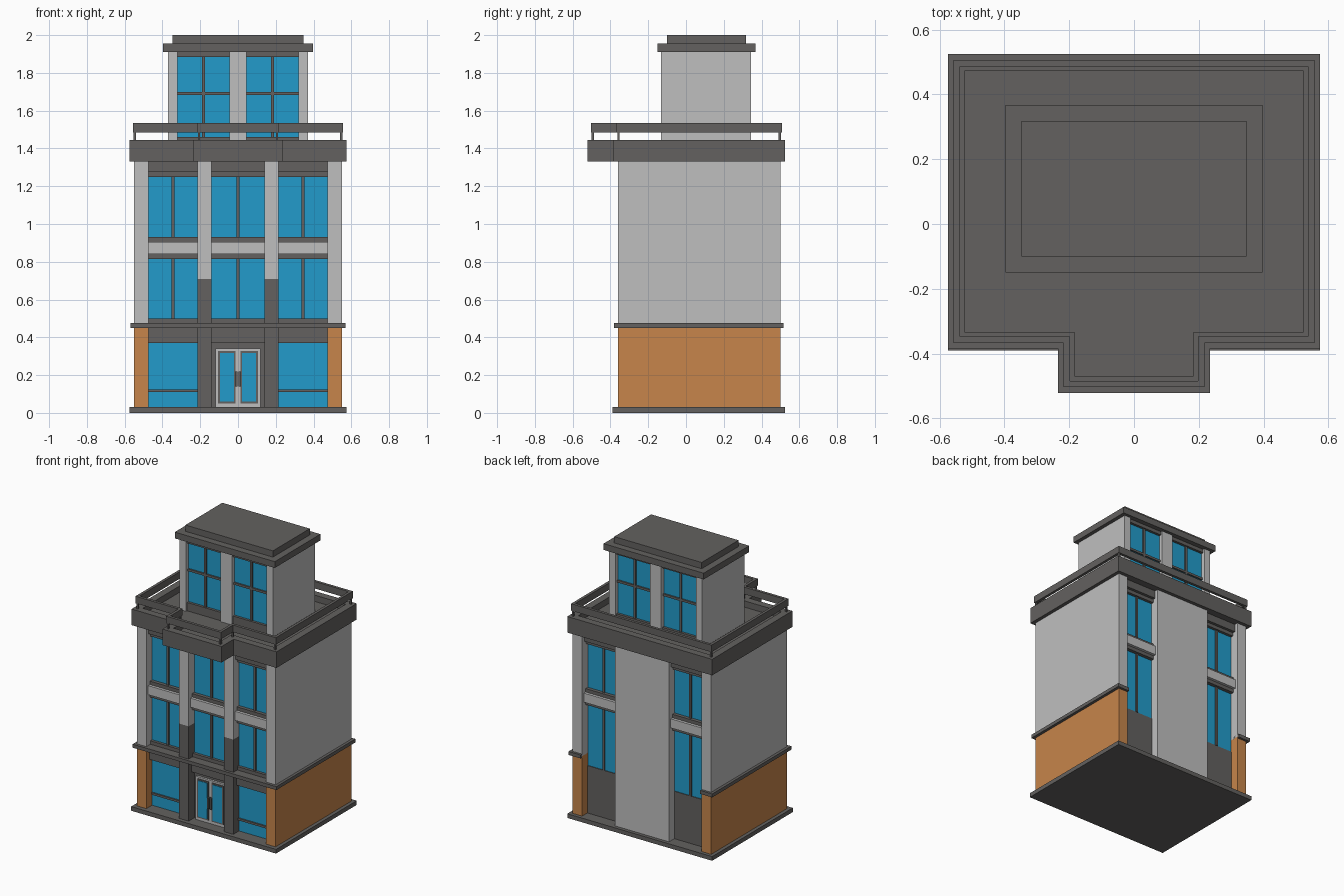
import bpy, bmesh

if "Cube" in bpy.data.objects:
    bpy.data.objects.remove(bpy.data.objects["Cube"])

def mat(name, c):
    m = bpy.data.materials.new(name)
    m.diffuse_color = (*c, 1)
    m.use_nodes = True
    m.node_tree.nodes["Principled BSDF"].inputs["Base Color"].default_value = m.diffuse_color
    return m

DARK = mat("dark_grey", (0.125, 0.12, 0.115))
LIGHT = mat("light_grey", (0.52, 0.52, 0.52))
ORANGE = mat("orange_brick", (0.57, 0.235, 0.07))
BLUE = mat("blue_glass", (0.016, 0.33, 0.60))

def finish(name, bm, m):
    bmesh.ops.recalc_face_normals(bm, faces=bm.faces)
    me = bpy.data.meshes.new(name)
    bm.to_mesh(me)
    bm.free()
    me.materials.append(m)
    ob = bpy.data.objects.new(name, me)
    bpy.context.collection.objects.link(ob)

def box(name, x0, x1, y0, y1, z0, z1, m):
    bm = bmesh.new()
    bmesh.ops.create_cube(bm, size=1)
    for v in bm.verts:
        v.co = ((x0 + x1) / 2 + v.co.x * (x1 - x0),
                (y0 + y1) / 2 + v.co.y * (y1 - y0),
                (z0 + z1) / 2 + v.co.z * (z1 - z0))
    finish(name, bm, m)

def pair(name, x0, x1, *rest):
    box(name + "_right", x0, x1, *rest)
    box(name + "_left", -x1, -x0, *rest)

def outline(i):
    """Roof plan with a front bay, moved inwards by i."""
    x, b, f, px, pf = 0.575 - i, 0.525 - i, -0.385 + i, 0.235 - i, -0.522 + i
    return [(-x, b), (-x, f), (-px, f), (-px, pf), (px, pf), (px, f), (x, f), (x, b)]

def ring(name, i0, i1, z0, z1, m):
    bm = bmesh.new()
    a, b = outline(i0), outline(i1)
    loops = [[bm.verts.new((*p, z)) for p in pl]
             for pl, z in ((a, z0), (a, z1), (b, z1), (b, z0))]
    for k in range(4):
        p, q = loops[k], loops[(k + 1) % 4]
        for j in range(8):
            n = (j + 1) % 8
            bm.faces.new((p[j], p[n], q[n], q[j]))
    finish(name, bm, m)

def plate(name, i, z0, z1, m):
    bm = bmesh.new()
    f = bm.faces.new([bm.verts.new((*p, z0)) for p in outline(i)])
    g = bmesh.ops.extrude_face_region(bm, geom=[f])
    for v in g["geom"]:
        if isinstance(v, bmesh.types.BMVert):
            v.co.z = z1
    if f.is_valid is False or len(bm.faces) == 9:
        bm.faces.new([v for v in sorted(bm.verts, key=lambda v: v.index) if v.co.z == z0])
    finish(name, bm, m)

F, B = -0.36, 0.50            # front and back wall planes

def strip(name, x0, x1, side, depth, z0, z1, m):
    """Part of a recessed bay, its face set back by depth."""
    if side < 0:
        box(name, x0, x1, F + depth, F + 0.10, z0, z1, m)
    else:
        box(name, x0, x1, B - 0.10, B - depth, z0, z1, m)

# ground slab and inner core
box("ground_slab", -0.575, 0.575, -0.39, 0.525, 0, 0.03, DARK)
box("core", -0.48, 0.48, F + 0.09, B - 0.09, 0.03, 1.35, DARK)

# side walls, columns and back wall
pair("lower_side_wall", 0.475, 0.55, F, B, 0.03, 0.46, ORANGE)
pair("upper_side_wall", 0.475, 0.55, F, B, 0.46, 1.34, LIGHT)
pair("lower_column", 0.14, 0.215, F, F + 0.10, 0.03, 0.71, DARK)
pair("upper_column", 0.14, 0.215, F, F + 0.10, 0.71, 1.34, LIGHT)
box("back_centre_wall", -0.215, 0.215, B - 0.10, B, 0.03, 1.34, LIGHT)

# belt course: front, sides, short back returns
box("belt_front", -0.57, 0.57, -0.38, F + 0.08, 0.45, 0.475, DARK)
pair("belt_side", 0.54, 0.57, -0.38, 0.517, 0.45, 0.475, DARK)
pair("belt_back", 0.475, 0.57, 0.46, 0.517, 0.45, 0.475, DARK)

# window bays
bays = [(-0.475, -0.215, -1), (-0.14, 0.14, -1), (0.215, 0.475, -1),
        (-0.475, -0.215, 1), (0.215, 0.475, 1)]
for n, (x0, x1, s) in enumerate(bays):
    def part(name, d, z0, z1, m, a=x0, b=x1):
        strip(f"{name}_{n}", a, b, s, d, z0, z1, m)
    c = (x0 + x1) / 2
    low = 0.50 if s < 0 else 0.37
    part("lower_glass", 0.065, low, 0.815, BLUE)
    part("upper_glass", 0.065, 0.93, 1.25, BLUE)
    part("lower_mullion", 0.055, low, 0.815, DARK, c - 0.008, c + 0.008)
    part("upper_mullion", 0.055, 0.93, 1.25, DARK, c - 0.008, c + 0.008)
    part("spandrel", 0.02, 0.84, 0.905, LIGHT)
    part("spandrel_lower_trim", 0.04, 0.815, 0.84, DARK)
    part("spandrel_upper_trim", 0.04, 0.905, 0.93, DARK)
    part("head_trim", 0.045, 1.25, 1.275, DARK)
    part("head_beam", 0.025, 1.275, 1.34, DARK)
    if s > 0:
        part("back_panel", 0.06, 0.03, 0.37, DARK)
        continue
    part("window_sill", 0.045, 0.475, 0.50, DARK)
    part("ground_beam", 0.035, 0.37, 0.45, DARK)
    if n != 1:
        part("shop_glass", 0.065, 0.03, 0.37, BLUE)
        part("shop_bar", 0.055, 0.11, 0.125, DARK)

# double door
strip("door_surround", -0.14, 0.14, -1, 0.065, 0.03, 0.37, DARK)
strip("door_frame", -0.12, 0.12, -1, 0.05, 0.03, 0.34, LIGHT)
for s in (-1, 1):
    a, b = sorted((s * 0.012, s * 0.105))
    strip("door_leaf", a, b, -1, 0.045, 0.05, 0.328, DARK)
    strip("door_glass", a + 0.01, b - 0.01, -1, 0.041, 0.06, 0.318, BLUE)
    a, b = sorted((s * 0.003, s * 0.016))
    strip("door_handle", a, b, -1, 0.03, 0.14, 0.22, DARK)

# cornice, roof deck, railing and posts
ring("cornice", 0, 0.052, 1.33, 1.445, DARK)
plate("roof_deck", 0.05, 1.332, 1.40, DARK)
ring("railing", 0.018, 0.038, 1.485, 1.535, DARK)
for k, (x, y) in enumerate(outline(0.028)):
    box(f"railing_post_{k}", x - 0.006, x + 0.006, y - 0.006, y + 0.006, 1.44, 1.49, DARK)

# rooftop room
T0, T1 = -0.133, 0.345
box("tower_core", -0.33, 0.33, T0 + 0.04, T1 - 0.04, 1.39, 1.92, DARK)
pair("tower_side_wall", 0.32, 0.37, T0, T1, 1.39, 1.92, LIGHT)
for tag, y0, y1, s in (("front", T0, T0 + 0.05, 1), ("back", T1 - 0.05, T1, -1)):
    def inset(name, x0, x1, d, z0, z1, m):
        a, b = (y0 + d, y1) if s > 0 else (y0, y1 - d)
        pair(f"tower_{name}_{tag}", x0, x1, a, b, z0, z1, m)
    box(f"tower_pier_{tag}", -0.045, 0.045, y0, y1, 1.39, 1.92, LIGHT)
    inset("glass", 0.045, 0.32, 0.03, 1.46, 1.885, BLUE)
    inset("sill", 0.045, 0.32, 0.012, 1.39, 1.46, DARK)
    inset("head", 0.045, 0.32, 0.012, 1.885, 1.92, DARK)
    inset("mullion", 0.174, 0.19, 0.02, 1.46, 1.885, DARK)
    inset("transom", 0.045, 0.32, 0.02, 1.682, 1.698, DARK)
box("tower_cornice", -0.397, 0.397, -0.15, 0.367, 1.91, 1.955, DARK)
box("tower_cap", -0.347, 0.347, -0.10, 0.318, 1.955, 2.0, DARK)
